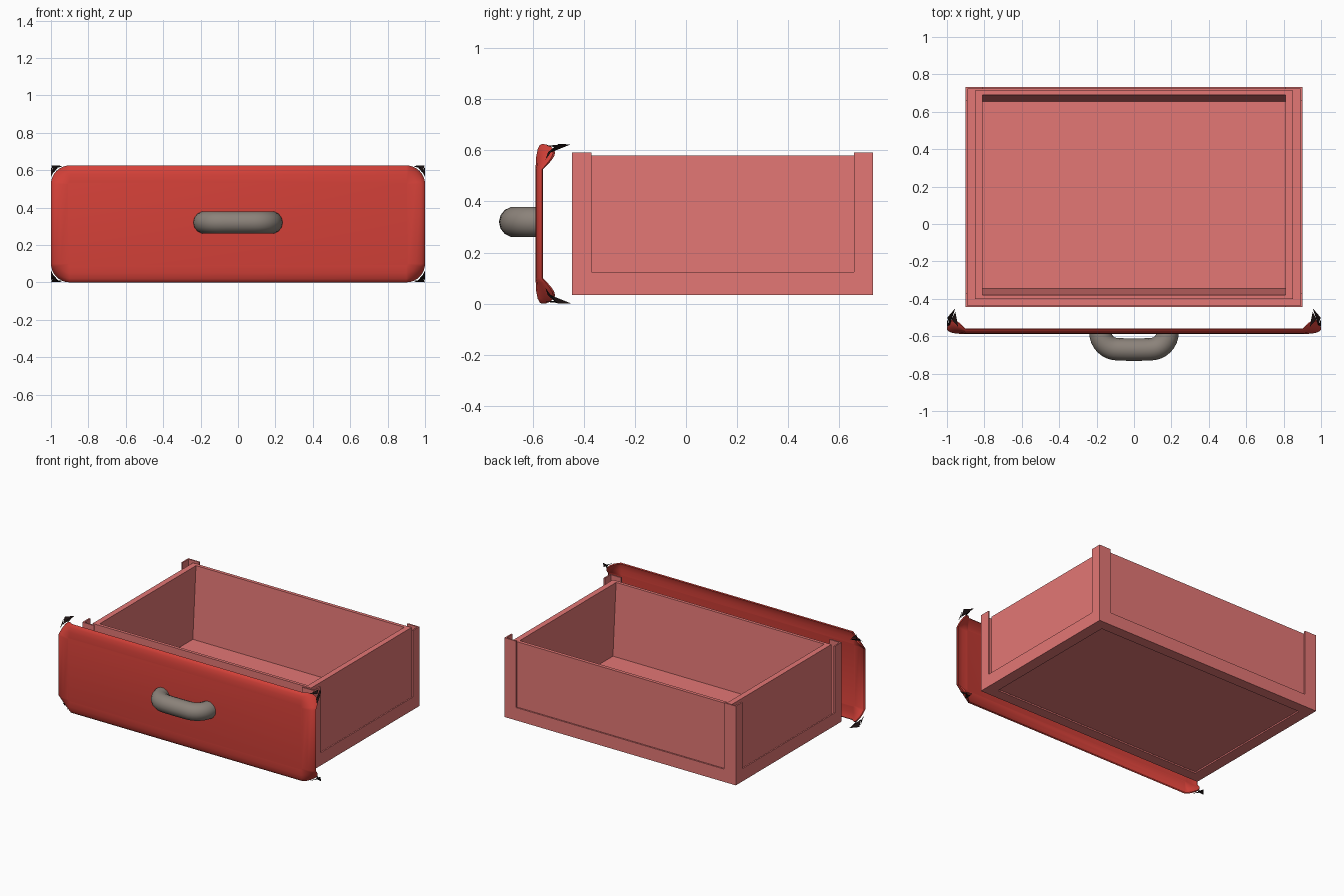
import bpy, bmesh
from math import sin, cos, pi

if "Cube" in bpy.data.objects:
    bpy.data.objects.remove(bpy.data.objects["Cube"], do_unlink=True)


def material(name, rgb):
    m = bpy.data.materials.new(name)
    m.use_nodes = True
    m.diffuse_color = (*rgb, 1)
    m.node_tree.nodes["Principled BSDF"].inputs["Base Color"].default_value = (*rgb, 1)
    return m


pink = material("soft pink red", (0.77, 0.184, 0.178))
red = material("deep red", (0.66, 0.052, 0.04))
grey = material("warm grey", (0.26, 0.225, 0.195))
black = material("dark edge", (0.012, 0.006, 0.006))


def finish(name, bm, mat, smooth=False):
    bmesh.ops.recalc_face_normals(bm, faces=bm.faces)
    me = bpy.data.meshes.new(name)
    bm.to_mesh(me)
    bm.free()
    me.materials.append(mat)
    ob = bpy.data.objects.new(name, me)
    bpy.context.collection.objects.link(ob)
    if smooth:
        bpy.ops.object.select_all(action="DESELECT")
        ob.select_set(True)
        bpy.context.view_layer.objects.active = ob
        bpy.ops.object.shade_smooth_by_angle(angle=0.9)
    return ob


def add_box(bm, x0, x1, y0, y1, z0, z1):
    vs = bmesh.ops.create_cube(bm, size=1)["verts"]
    for v in vs:
        v.co.x = x1 if v.co.x > 0 else x0
        v.co.y = y1 if v.co.y > 0 else y0
        v.co.z = z1 if v.co.z > 0 else z0


def rect(bm, hx, y0, y1, z):
    return [bm.verts.new(p) for p in ((-hx, y0, z), (hx, y0, z), (hx, y1, z), (-hx, y1, z))]


def bridge(bm, a, b):
    for i in range(len(a)):
        j = (i + 1) % len(a)
        bm.faces.new((a[i], a[j], b[j], b[i]))


# Inner tray: open box whose end walls lean in toward the floor
bm = bmesh.new()
loops = [rect(bm, 0.85, -0.402, 0.714, 0.05),
         rect(bm, 0.85, -0.402, 0.714, 0.58),
         rect(bm, 0.81, -0.38, 0.69, 0.58),
         rect(bm, 0.81, -0.345, 0.655, 0.075)]
for a, b in zip(loops, loops[1:]):
    bridge(bm, a, b)
bm.faces.new(loops[0])
bm.faces.new(loops[-1])
finish("inner_tray", bm, pink)

# Thin outer frame: rails, underside rim and L-shaped corner posts
HX, Y0, Y1, T = 0.9, -0.445, 0.732, 0.01
BASE, RAIL, POST = 0.035, 0.125, 0.592

bm = bmesh.new()
outer = rect(bm, HX, Y0, Y1, BASE)
top_out = rect(bm, HX, Y0, Y1, RAIL)
top_in = rect(bm, HX - T, Y0 + T, Y1 - T, RAIL)
low_in = rect(bm, HX - T, Y0 + T, Y1 - T, BASE + T)
rim_up = rect(bm, HX - 0.08, Y0 + 0.075, Y1 - 0.075, BASE + T)
rim_low = rect(bm, HX - 0.08, Y0 + 0.075, Y1 - 0.075, BASE)
loops = [outer, top_out, top_in, low_in, rim_up, rim_low, outer]
for a, b in zip(loops, loops[1:]):
    bridge(bm, a, b)
finish("frame_rails", bm, pink)

bm = bmesh.new()
for sx in (-1, 1):
    for y, sy in ((Y0, -1), (Y1, 1)):
        x0, x1 = sorted((sx * (HX - T), sx * HX))
        ya, yb = sorted((y, y - sy * 0.075))
        add_box(bm, x0, x1, ya, yb, RAIL, POST)
        x0, x1 = sorted((sx * (HX - 0.09), sx * (HX - T)))
        ya, yb = sorted((y, y - sy * T))
        add_box(bm, x0, x1, ya, yb, RAIL, POST)
finish("corner_posts", bm, pink)

# Front panel: rounded rectangle rings whose corners curl back
PX, PZ, CZ, R, STEPS = 1.0, 0.3125, 0.3125, 0.1, 8


def panel_ring(bm, inset, y, curl):
    ring = []
    for k, (sx, sz) in enumerate(((1, 1), (-1, 1), (-1, -1), (1, -1))):
        for i in range(STEPS + 1):
            t = i / STEPS
            a = (k + t) * pi / 2
            r = R - inset
            ring.append(bm.verts.new((sx * (PX - R) + r * cos(a),
                                      y + curl * sin(pi * t),
                                      CZ + sz * (PZ - R) + r * sin(a))))
    return ring


bm = bmesh.new()
profile = [(0.09, -0.588, 0), (0.05, -0.586, 0.005), (0.02, -0.58, 0.02),
           (0.005, -0.572, 0.035), (0, -0.564, 0.045), (0.006, -0.56, 0.048),
           (0.02, -0.565, 0.03), (0.05, -0.569, 0.01), (0.09, -0.57, 0)]
rings = [panel_ring(bm, *p) for p in profile]
for a, b in zip(rings, rings[1:]):
    bridge(bm, a, b)
bm.faces.new(rings[0])
bm.faces.new(rings[-1])
finish("front_panel", bm, red, True)

# Ragged slivers at the panel corners
bm = bmesh.new()
slivers = [((1, -0.55, 0.25), (1, -0.51, 0.305), (0.985, -0.54, 0.28)),
           ((0.985, -0.54, 0.275), (0.998, -0.5, 0.312), (0.955, -0.45, 0.311)),
           ((0.94, -0.55, 0.305), (0.975, -0.51, 0.3), (0.955, -0.47, 0.312))]
for sx in (-1, 1):
    for sz in (-1, 1):
        for tri in slivers:
            bm.faces.new([bm.verts.new((sx * x, y, CZ + sz * z)) for x, y, z in tri])
finish("corner_slivers", bm, black)

# Handle: a round bar bent back into the panel
cu = bpy.data.curves.new("handle_path", "CURVE")
cu.dimensions = "3D"
cu.bevel_depth = 0.06
cu.bevel_resolution = 5
cu.resolution_u = 8
cu.use_fill_caps = True
sp = cu.splines.new("BEZIER")
path = [(-0.18, -0.575), (-0.085, -0.67), (0.085, -0.67), (0.18, -0.575)]
handles = [((-0.18, -0.55), (-0.18, -0.63)), ((-0.14, -0.67), (-0.03, -0.672)),
           ((0.03, -0.672), (0.14, -0.67)), ((0.18, -0.63), (0.18, -0.55))]
sp.bezier_points.add(len(path) - 1)
for p, (x, y), (l, r) in zip(sp.bezier_points, path, handles):
    p.handle_left_type = p.handle_right_type = "FREE"
    p.co = (x, y, 0.32)
    p.handle_left = (*l, 0.32)
    p.handle_right = (*r, 0.32)
cu.materials.append(grey)
handle = bpy.data.objects.new("handle", cu)
bpy.context.collection.objects.link(handle)
